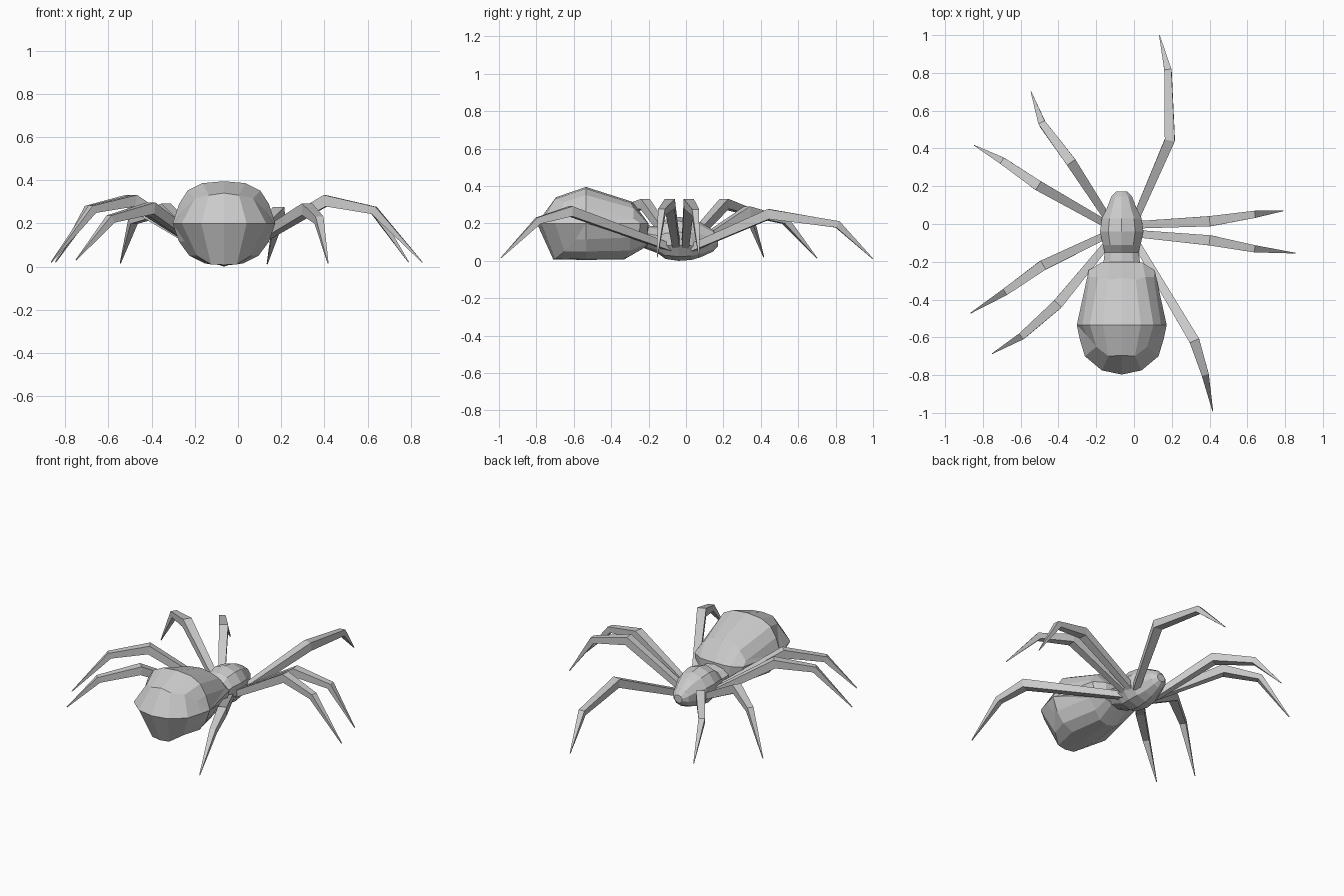
import bpy, bmesh, math
from mathutils import Vector

CX = -0.065  # body midline


def loft(name, rings, closed=True, caps=True):
    """Skin a list of equal-length point rings into a flat-shaded mesh."""
    bm = bmesh.new()
    vs = [[bm.verts.new(p) for p in r] for r in rings]
    n = len(rings[0])
    for a, b in zip(vs, vs[1:]):
        for i in range(n if closed else n - 1):
            j = (i + 1) % n
            bm.faces.new((a[i], a[j], b[j], b[i]))
    if caps:
        bm.faces.new(vs[0])
        bm.faces.new(vs[-1])
    bmesh.ops.remove_doubles(bm, verts=bm.verts, dist=0.0005)
    bmesh.ops.recalc_face_normals(bm, faces=bm.faces)
    me = bpy.data.meshes.new(name)
    bm.to_mesh(me)
    bm.free()
    ob = bpy.data.objects.new(name, me)
    bpy.context.collection.objects.link(ob)
    return ob


# Abdomen: columns run rear to front over a common horizontal waistline
EDGE = (0.238, -0.535, 0.2)
rear = [(0, -0.797, 0.2), (0.105, -0.775, 0.2), (0.195, -0.70, 0.2), (0.222, -0.61, 0.2), EDGE]
front = [(0, -0.20, 0.2), (0.06, -0.20, 0.2), (0.11, -0.205, 0.2), (0.175, -0.245, 0.2), EDGE]
upper = [
    rear,
    [(0, -0.695, 0.34), (0.07, -0.70, 0.33), (0.135, -0.65, 0.315), (0.185, -0.59, 0.265), EDGE],
    [(0, -0.535, 0.395), (0.10, -0.535, 0.386), (0.168, -0.535, 0.352), (0.208, -0.535, 0.29), EDGE],
    [(0, -0.285, 0.315), (0.075, -0.295, 0.31), (0.125, -0.28, 0.28), (0.17, -0.28, 0.225), EDGE],
    front,
]
lower = [
    rear,
    [(0, -0.71, 0.008), (0.06, -0.70, 0.01), (0.125, -0.65, 0.05), (0.18, -0.59, 0.115), EDGE],
    [(0, -0.535, 0.005), (0.09, -0.535, 0.015), (0.16, -0.535, 0.05), (0.208, -0.535, 0.115), EDGE],
    [(0, -0.33, 0.008), (0.06, -0.32, 0.015), (0.11, -0.30, 0.055), (0.15, -0.30, 0.125), EDGE],
    [(0, -0.205, 0.08), (0.055, -0.205, 0.08), (0.10, -0.21, 0.09), (0.165, -0.25, 0.14), EDGE],
    front,
]


def mirrored(row):
    left = [(CX - x, y, z) for x, y, z in reversed(row[1:])]
    return left + [(CX + x, y, z) for x, y, z in row]


# upper rows rear to front, then lower rows front to rear
loft("abdomen", [mirrored(r) for r in upper + lower[::-1][1:]], closed=False, caps=False)

# Head and thorax: ten-sided sections (y, half width, bottom, top)
sections = [
    (-0.23, 0.10, 0.07, 0.19), (-0.15, 0.09, 0.04, 0.185), (-0.11, 0.10, 0.01, 0.22),
    (-0.04, 0.115, 0.0, 0.235), (0.03, 0.105, 0.005, 0.225), (0.08, 0.08, 0.02, 0.205),
    (0.145, 0.055, 0.05, 0.165), (0.172, 0.028, 0.08, 0.13)]
rings = []
for y, w, lo, hi in sections:
    ring = []
    for k in range(10):
        a = math.tau * k / 10 + math.pi / 10
        ring.append((CX + w * math.cos(a) / 0.951, y, (lo + hi) / 2 + (hi - lo) / 2 * math.sin(a)))
    rings.append(ring)
loft("head_and_thorax", rings)


# Legs: tapered square tube through hip, knee, ankle and tip
def leg(name, path, sizes=(0.019, 0.027, 0.019, 0.002)):
    pts = [Vector(p) for p in path]
    flat = [Vector((b.x - a.x, b.y - a.y, 0)) for a, b in zip(pts, pts[1:])]
    dirs = [(b - a).normalized() for a, b in zip(pts, pts[1:])]
    rings = []
    for i, p in enumerate(pts):
        a, b = max(i - 1, 0), min(i, len(dirs) - 1)
        f = flat[a].normalized() + flat[b].normalized()
        side = Vector((f.y, -f.x, 0)).normalized()
        d = (dirs[a] + dirs[b]).normalized()
        up = side.cross(d).normalized()
        s = sizes[i]
        rings.append([p + side * (s * u) + up * (s * v)
                      for u, v in ((1, 1), (-1, 1), (-1, -1), (1, -1))])
    loft(name, rings)


leg("right_leg_1", [(0.01, 0.03, 0.07), (0.19, 0.445, 0.25), (0.18, 0.81, 0.195), (0.135, 0.998, 0.012)])
leg("right_leg_2", [(0.0, -0.005, 0.07), (0.405, 0.015, 0.305), (0.63, 0.05, 0.26), (0.79, 0.07, 0.02)])
leg("right_leg_3", [(0.0, -0.05, 0.07), (0.405, -0.087, 0.305), (0.63, -0.13, 0.26), (0.853, -0.154, 0.02)])
leg("right_leg_4", [(0.0, -0.08, 0.07), (0.32, -0.618, 0.265), (0.375, -0.79, 0.215), (0.417, -0.99, 0.015)])
leg("left_leg_1", [(-0.14, 0.03, 0.07), (-0.335, 0.33, 0.265), (-0.485, 0.53, 0.215), (-0.545, 0.70, 0.015)])
leg("left_leg_2", [(-0.13, -0.01, 0.07), (-0.51, 0.205, 0.305), (-0.69, 0.33, 0.265), (-0.845, 0.416, 0.02)])
leg("left_leg_3", [(-0.13, -0.05, 0.07), (-0.485, -0.22, 0.305), (-0.675, -0.355, 0.265), (-0.865, -0.472, 0.02)])
leg("left_leg_4", [(-0.13, -0.09, 0.07), (-0.405, -0.425, 0.27), (-0.59, -0.59, 0.22), (-0.75, -0.686, 0.03)])
